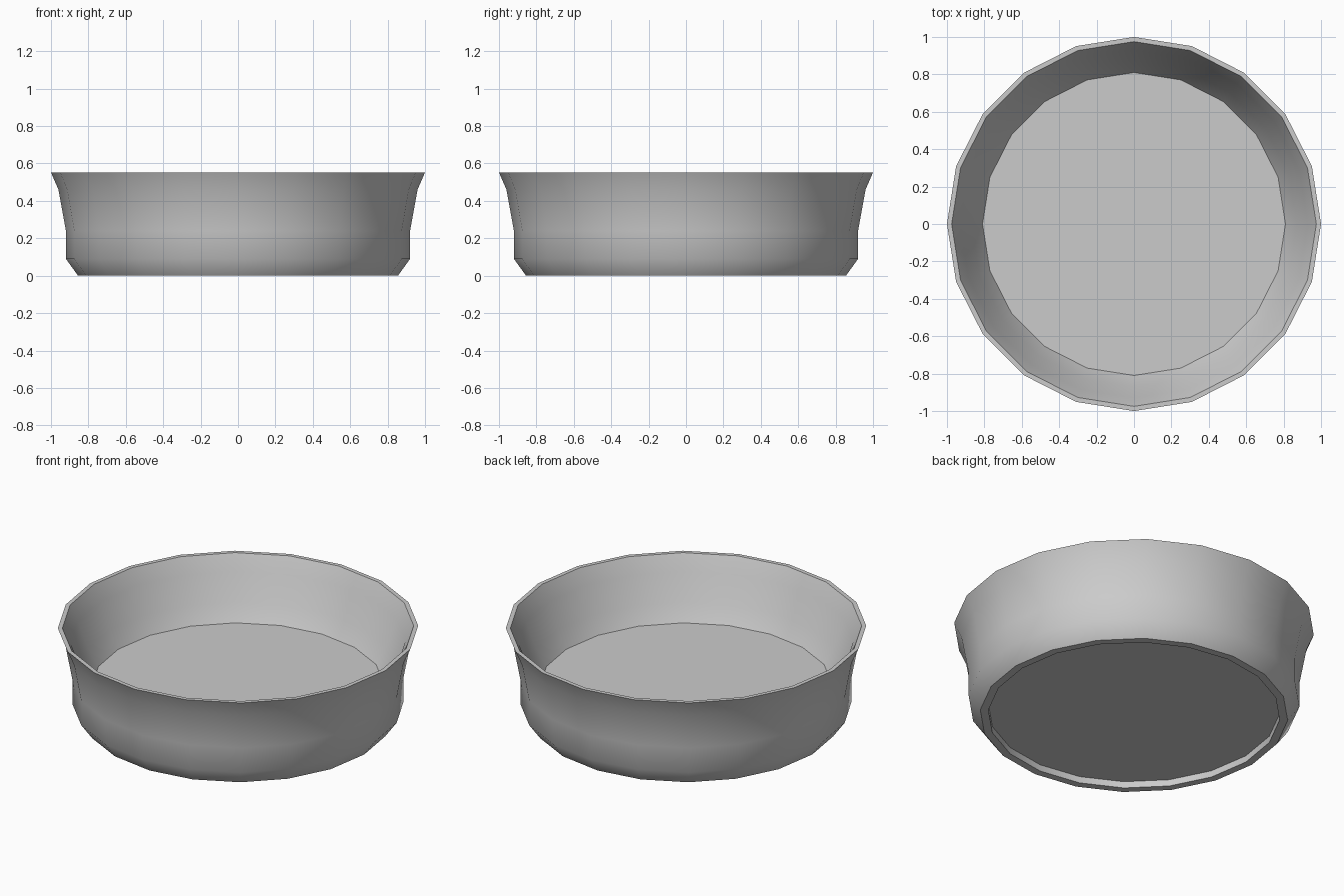
import bpy, bmesh, math

if "Cube" in bpy.data.objects:
    bpy.data.objects.remove(bpy.data.objects["Cube"])

SIDES = 20

# Bowl section as (radius, height): inside floor, rim, outer wall, foot ring, recessed underside
profile = [(0.81, 0.20), (0.87, 0.30), (0.93, 0.46), (0.975, 0.553), (1.0, 0.553),
           (0.96, 0.46), (0.92, 0.24), (0.92, 0.09), (0.855, 0.0), (0.81, 0.0), (0.81, 0.04)]

bm = bmesh.new()


def ring(radius, z):
    return [bm.verts.new((radius * math.cos(2 * math.pi * i / SIDES),
                          radius * math.sin(2 * math.pi * i / SIDES), z)) for i in range(SIDES)]


# Lathe the section, then close the floor and the underside
rings = [ring(r, z) for r, z in profile]
for a, b in zip(rings, rings[1:]):
    for i in range(SIDES):
        j = (i + 1) % SIDES
        bm.faces.new((a[i], a[j], b[j], b[i]))
bm.faces.new(rings[0])
bm.faces.new(rings[-1])
bmesh.ops.recalc_face_normals(bm, faces=bm.faces)

mesh = bpy.data.meshes.new("bowl")
bm.to_mesh(mesh)
bm.free()
bowl = bpy.data.objects.new("bowl", mesh)
bpy.context.collection.objects.link(bowl)

# Smooth walls with crisp floor and foot edges
bpy.context.view_layer.objects.active = bowl
bowl.select_set(True)
bpy.ops.object.shade_smooth_by_angle(angle=math.radians(50))
